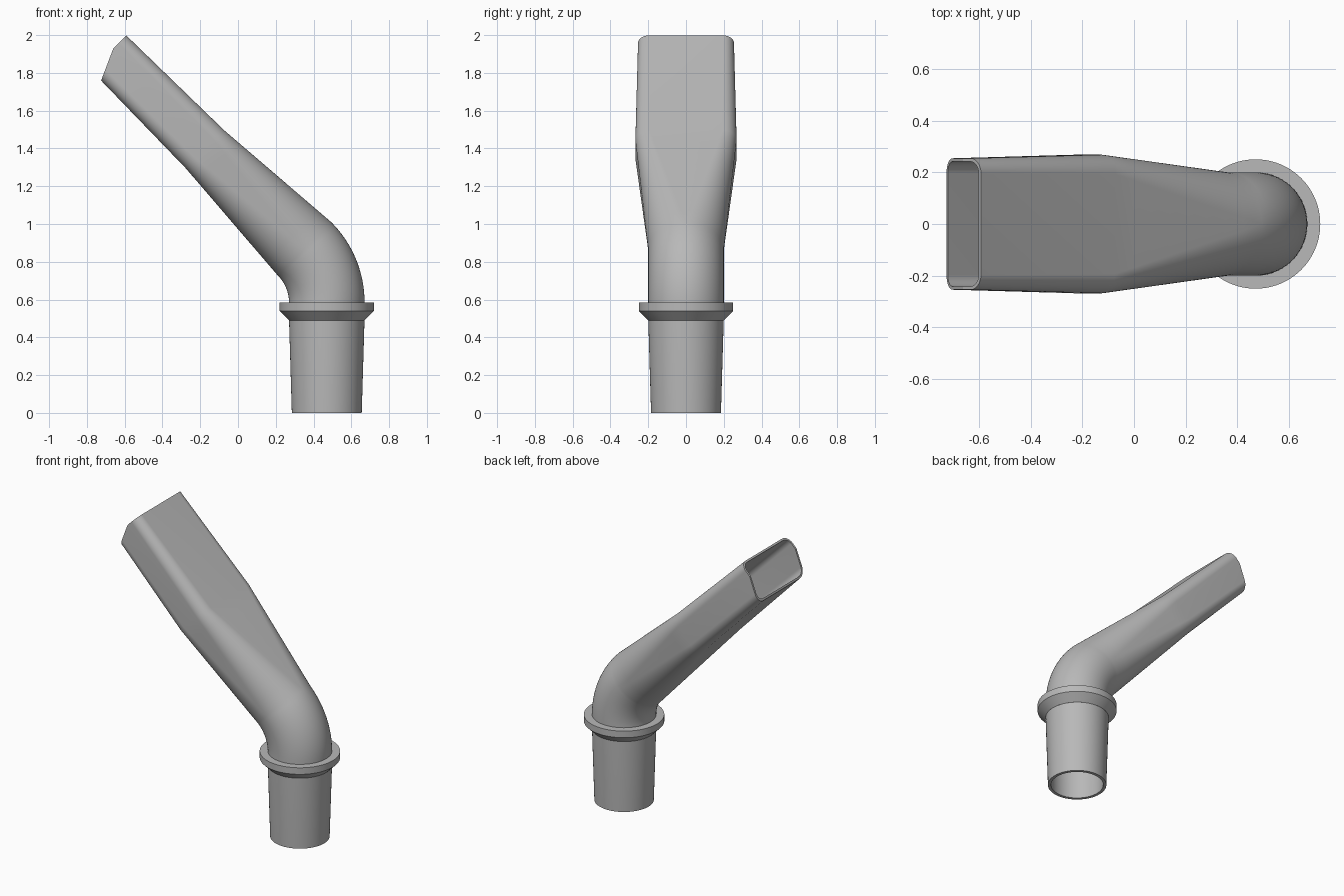
import bpy, bmesh
from math import sin, cos, pi, radians
from mathutils import Vector

if "Cube" in bpy.data.objects:
    bpy.data.objects.remove(bpy.data.objects["Cube"])

grey = bpy.data.materials.new("grey plastic")
grey.use_nodes = True
grey.diffuse_color = (0.48, 0.48, 0.48, 1)
grey.node_tree.nodes["Principled BSDF"].inputs["Base Color"].default_value = grey.diffuse_color

AXIS_X = 0.47       # centre of the upright stem
BEND_Z = 0.585      # height where the bend starts
BEND_R = 0.4
BEND = radians(45)
STEPS = 24          # segments per rounded corner
CUT = 0.034         # height across the tip where the slanted cut begins


def ring(centre, tilt, half_y, half_n, corner, slant=0):
    """Rounded rectangle across the tube; a circle when all three sizes match."""
    normal = Vector((cos(tilt), 0, sin(tilt)))
    along = Vector((-sin(tilt), 0, cos(tilt)))
    flat_n, flat_y = half_n - corner, half_y - corner
    points = []
    for quarter in range(4):
        sn = 1 if quarter in (0, 3) else -1
        sy = 1 if quarter < 2 else -1
        for i in range(STEPS + 1):
            a = (quarter + i / STEPS) * pi / 2
            points.append((sn * flat_n + corner * cos(a), sy * flat_y + corner * sin(a)))
        if quarter in (0, 2):       # point on the side flat where the cut bends
            points.append((min(CUT, flat_n), sy * half_y))
    return [centre + normal * n + Vector((0, y, 0)) - along * slant * max(0, CUT - n)
            for n, y in points]


def skin(name, rings):
    """Join the rings into one closed shell, the last back to the first."""
    bm = bmesh.new()
    loops = [[bm.verts.new(p) for p in r] for r in rings]
    for k, low in enumerate(loops):
        high = loops[(k + 1) % len(loops)]
        for i in range(len(low)):
            j = (i + 1) % len(low)
            bm.faces.new((low[i], low[j], high[j], high[i]))
    bmesh.ops.remove_doubles(bm, verts=bm.verts, dist=1e-5)
    bmesh.ops.recalc_face_normals(bm, faces=bm.faces)
    mesh = bpy.data.meshes.new(name)
    bm.to_mesh(mesh)
    bm.free()
    mesh.materials.append(grey)
    obj = bpy.data.objects.new(name, mesh)
    bpy.context.collection.objects.link(obj)
    bpy.ops.object.select_all(action='DESELECT')
    obj.select_set(True)
    bpy.context.view_layer.objects.active = obj
    bpy.ops.object.shade_smooth_by_angle(angle=radians(22))


def upright(z, r):
    return ring(Vector((AXIS_X, 0, z)), 0, r, r, r)


def tube(wall, tip_wall):
    """Rings from the foot to the tip, inset by the wall thickness."""
    rings = [upright(0, 0.185 - wall), upright(0.5, 0.2 - wall)]
    # bend
    r = 0.2 - wall
    for i in range(17):
        t = BEND * i / 16
        c = Vector((AXIS_X - BEND_R * (1 - cos(t)), 0, BEND_Z + BEND_R * sin(t)))
        rings.append(ring(c, t, r, r, r))
    # round to flattened neck
    along = Vector((-sin(BEND), 0, cos(BEND)))
    neck = (0.268 - wall, 0.143 - wall, 0.075 - wall)
    for i in range(1, 9):
        f = i / 8
        size = [r + (s - r) * f for s in neck]
        rings.append(ring(c + along * 0.747 * f, BEND, *size))
    # mouth with the slanted cut
    rings.append(ring(c + along * 1.467, BEND, 0.254 - tip_wall, 0.1315 - tip_wall,
                      0.058 - tip_wall, slant=0.45))
    return rings


skin("mouthpiece_tube", tube(0, 0) + tube(0.02, 0.013)[::-1])
skin("collar", [upright(z, r) for z, r in
                ((0.49, 0.19), (0.49, 0.2), (0.54, 0.25), (0.585, 0.25), (0.585, 0.19))])
